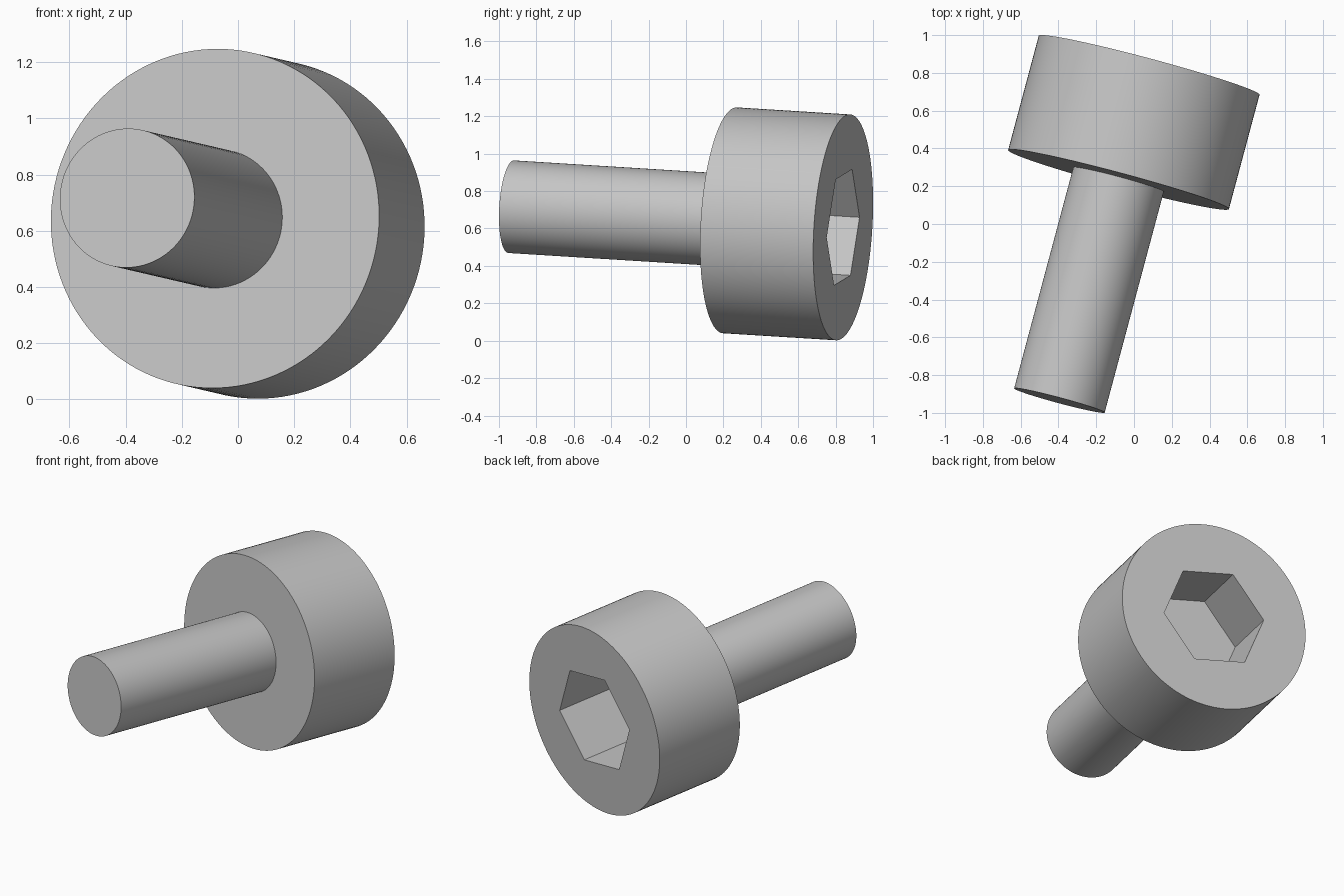
import bpy
import math
from mathutils import Matrix, Vector

default = bpy.data.objects.get("Cube")
if default:
    bpy.data.objects.remove(default, do_unlink=True)

# Screw dimensions, measured along its axis from the head's outer face
HEAD_RADIUS, HEAD_LENGTH = 0.605, 0.627
SHAFT_RADIUS, TOTAL_LENGTH = 0.248, 1.84
SOCKET_RADIUS, SOCKET_DEPTH = 0.332, 0.405
SOCKET_TURN = math.radians(9.3)

# Tilted frame: local z points out of the head, local y is nearly up
origin = Vector((0.08, 0.84, 0.606))
axis = Vector((0.258, 0.964, -0.06)).normalized()
side = Vector((0, 0, 1)).cross(axis).normalized()
up = axis.cross(side)
frame = Matrix.Translation(origin) @ Matrix((side, up, axis)).transposed().to_4x4()

steel = bpy.data.materials.new("grey steel")
steel.use_nodes = True
grey = (0.56, 0.56, 0.56, 1)
steel.diffuse_color = grey
steel.node_tree.nodes["Principled BSDF"].inputs["Base Color"].default_value = grey


def prism(name, sides, radius, start, end, turn=0.0):
    """Add a capped prism between two positions along the screw axis."""
    bpy.ops.mesh.primitive_cylinder_add(vertices=sides, radius=radius, depth=end - start)
    obj = bpy.context.object
    obj.name = name
    placing = Matrix.Translation((0, 0, (start + end) / 2))
    # the primitive's first corner lies on local y, so align it to local x
    spin = Matrix.Rotation(turn - math.pi / 2, 4, "Z")
    obj.data.transform(placing @ spin)
    obj.matrix_world = frame
    obj.data.materials.append(steel)
    return obj


def smooth(obj):
    bpy.ops.object.select_all(action="DESELECT")
    obj.select_set(True)
    bpy.context.view_layer.objects.active = obj
    bpy.ops.object.shade_smooth_by_angle(angle=math.radians(30))


# Shaft, set slightly into the head
shaft = prism("shaft", 96, SHAFT_RADIUS, -TOTAL_LENGTH, -HEAD_LENGTH + 0.05)
smooth(shaft)

# Head with a hexagonal socket cut into its outer face
head = prism("head", 128, HEAD_RADIUS, -HEAD_LENGTH, 0)
cutter = prism("socket_cutter", 6, SOCKET_RADIUS, -SOCKET_DEPTH, 0.1, SOCKET_TURN)
cutter.hide_render = True
cut = head.modifiers.new("socket", "BOOLEAN")
cut.operation = "DIFFERENCE"
cut.solver = "EXACT"
cut.object = cutter
bpy.context.view_layer.objects.active = head
bpy.ops.object.modifier_apply(modifier=cut.name)
bpy.data.objects.remove(cutter, do_unlink=True)
smooth(head)
